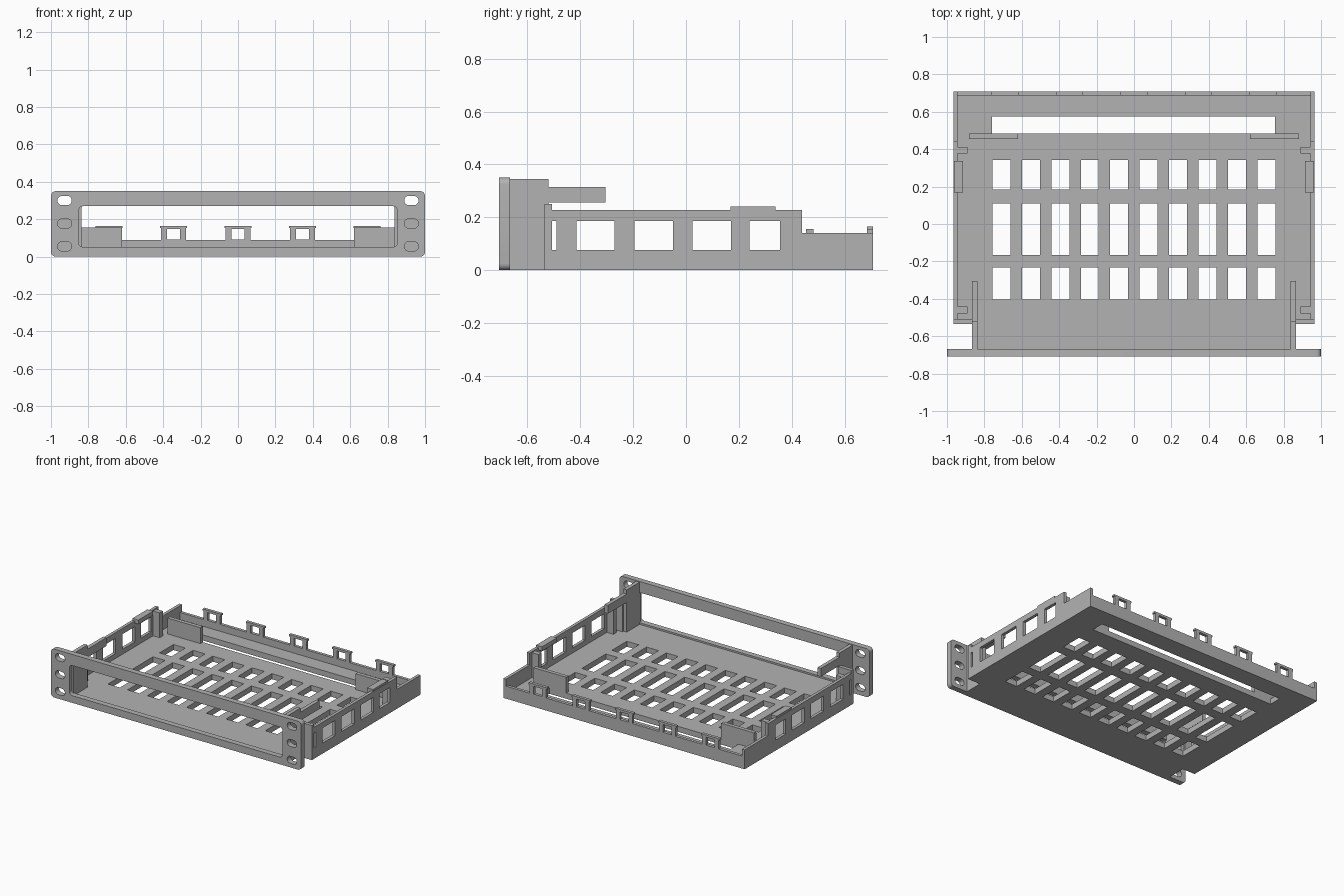
import bpy, bmesh, math
from mathutils import Matrix

cube = bpy.data.objects.get("Cube")
if cube:
    bpy.data.objects.remove(cube, do_unlink=True)

grey = bpy.data.materials.new("light_grey")
grey.use_nodes = True
grey.diffuse_color = (0.45, 0.45, 0.45, 1)
grey.node_tree.nodes["Principled BSDF"].inputs["Base Color"].default_value = (0.45, 0.45, 0.45, 1)

# Plane of the drawn profile: (u, v, depth) -> world axes
AXES = {
    "z": Matrix(((1, 0, 0), (0, 1, 0), (0, 0, 1))),
    "y": Matrix(((1, 0, 0), (0, 0, 1), (0, 1, 0))),
    "x": Matrix(((0, 0, 1), (1, 0, 0), (0, 1, 0))),
}


def rect(u0, u1, v0, v1, r=0.0):
    """Rectangle outline, optionally with rounded corners."""
    if r == 0:
        return [(u0, v0), (u1, v0), (u1, v1), (u0, v1)]
    pts = []
    corners = [(u1 - r, v1 - r), (u0 + r, v1 - r), (u0 + r, v0 + r), (u1 - r, v0 + r)]
    for k, (cu, cv) in enumerate(corners):
        for i in range(7):
            a = math.pi / 2 * (k + i / 6)
            pts.append((cu + r * math.cos(a), cv + r * math.sin(a)))
    return pts


def plate(name, axis, d0, d1, outline, holes=()):
    """Extrude a filled profile with holes between two depths."""
    curve = bpy.data.curves.new(name, "CURVE")
    curve.dimensions = "2D"
    curve.fill_mode = "BOTH"
    curve.extrude = abs(d1 - d0) / 2
    for loop in [outline, *holes]:
        spline = curve.splines.new("POLY")
        spline.points.add(len(loop) - 1)
        for p, (u, v) in zip(spline.points, loop):
            p.co = (u, v, 0, 1)
        spline.use_cyclic_u = True
    temp = bpy.data.objects.new("temp", curve)
    bpy.context.collection.objects.link(temp)
    deps = bpy.context.evaluated_depsgraph_get()
    mesh = bpy.data.meshes.new_from_object(temp.evaluated_get(deps))
    bpy.data.objects.remove(temp, do_unlink=True)
    bpy.data.curves.remove(curve)

    bm = bmesh.new()
    bm.from_mesh(mesh)
    for v in bm.verts:
        v.co.z += (d0 + d1) / 2
        v.co = AXES[axis] @ v.co
    bmesh.ops.remove_doubles(bm, verts=bm.verts, dist=0.0001)
    bmesh.ops.recalc_face_normals(bm, faces=bm.faces)
    for f in bm.faces:
        f.smooth = True
        f.material_index = 0
    bm.to_mesh(mesh)
    bm.free()
    mesh.set_sharp_from_angle(angle=math.radians(30))
    mesh.name = name
    mesh.materials.clear()
    mesh.materials.append(grey)
    ob = bpy.data.objects.new(name, mesh)
    bpy.context.collection.objects.link(ob)
    return ob


def box(name, x0, x1, y0, y1, z0, z1):
    return plate(name, "z", z0, z1, rect(x0, x1, y0, y1))


# Front panel with a wide opening and three mounting slots at each end
slots = [rect(s * 0.927 - 0.038, s * 0.927 + 0.038, z - 0.025, z + 0.025, 0.0245)
         for s in (-1, 1) for z in (0.055, 0.177, 0.3)]
plate("front_panel", "y", -0.708, -0.667, rect(-1, 1, 0, 0.35, 0.025),
      [rect(-0.853, 0.853, 0.052, 0.27, 0.025), *slots])

# Floor with a grid of vents and a long rear slot
vents = []
for i in range(10):
    x = -0.709 + 0.1575 * i
    for y0, y1 in ((-0.405, -0.233), (-0.165, 0.11), (0.185, 0.343)):
        vents.append(rect(x - 0.048, x + 0.048, y0, y1))
floor_outline = [(-0.865, -0.67), (0.865, -0.67), (0.865, -0.533), (0.965, -0.533),
                 (0.965, 0.708), (-0.965, 0.708), (-0.965, -0.533), (-0.865, -0.533)]
plate("floor", "z", 0, 0.04, floor_outline, vents + [rect(-0.758, 0.755, 0.483, 0.575)])

# Rear wall with five pierced tabs
top = []
tab_holes = []
for i in range(-2, 3):
    x = 0.345 * i
    top += [(x - 0.066, 0.09), (x - 0.066, 0.152), (x - 0.073, 0.152), (x - 0.073, 0.165),
            (x + 0.073, 0.165), (x + 0.073, 0.152), (x + 0.066, 0.152), (x + 0.066, 0.09)]
    tab_holes.append(rect(x - 0.034, x + 0.034, 0.092, 0.148))
plate("rear_wall", "y", 0.686, 0.708,
      [(0.965, 0), (-0.965, 0), (-0.965, 0.09), *top, (0.965, 0.09)], tab_holes)

# Parts repeated on both sides
wall = [(-0.533, 0), (0.708, 0), (0.708, 0.14), (0.44, 0.14), (0.44, 0.227), (-0.533, 0.227)]
windows = [rect(a, b, 0.076, 0.185) for a, b in
           ((-0.51, -0.49), (-0.415, -0.27), (-0.195, -0.05), (0.025, 0.17), (0.24, 0.355))]
for s, side in ((1, "left"), (-1, "right")):
    def sides(a, b):
        return sorted((s * a, s * b))

    plate(side + "_wall", "x", *sides(0.943, 0.965), wall, windows)
    box(side + "_front_flange", *sides(0.862, 0.965), -0.535, -0.508, 0, 0.25)
    # Bracket behind the panel with a long upper arm
    plate(side + "_bracket", "x", *sides(0.838, 0.865),
          [(-0.68, 0), (-0.52, 0), (-0.52, 0.255), (-0.305, 0.255),
           (-0.305, 0.315), (-0.52, 0.315), (-0.52, 0.345), (-0.68, 0.345)])
    # Clip on top of the wall
    box(side + "_clip", *sides(0.915, 0.962), 0.168, 0.338, 0.21, 0.241)
    for y, end in ((-0.46, "front"), (0.395, "rear")):
        box(f"{side}_{end}_post", *sides(0.89, 0.95), y - 0.018, y + 0.018, 0, 0.22)
    # Rear stop standing on the floor
    box(side + "_rear_stop", *sides(0.62, 0.882), 0.455, 0.483, 0, 0.155)
